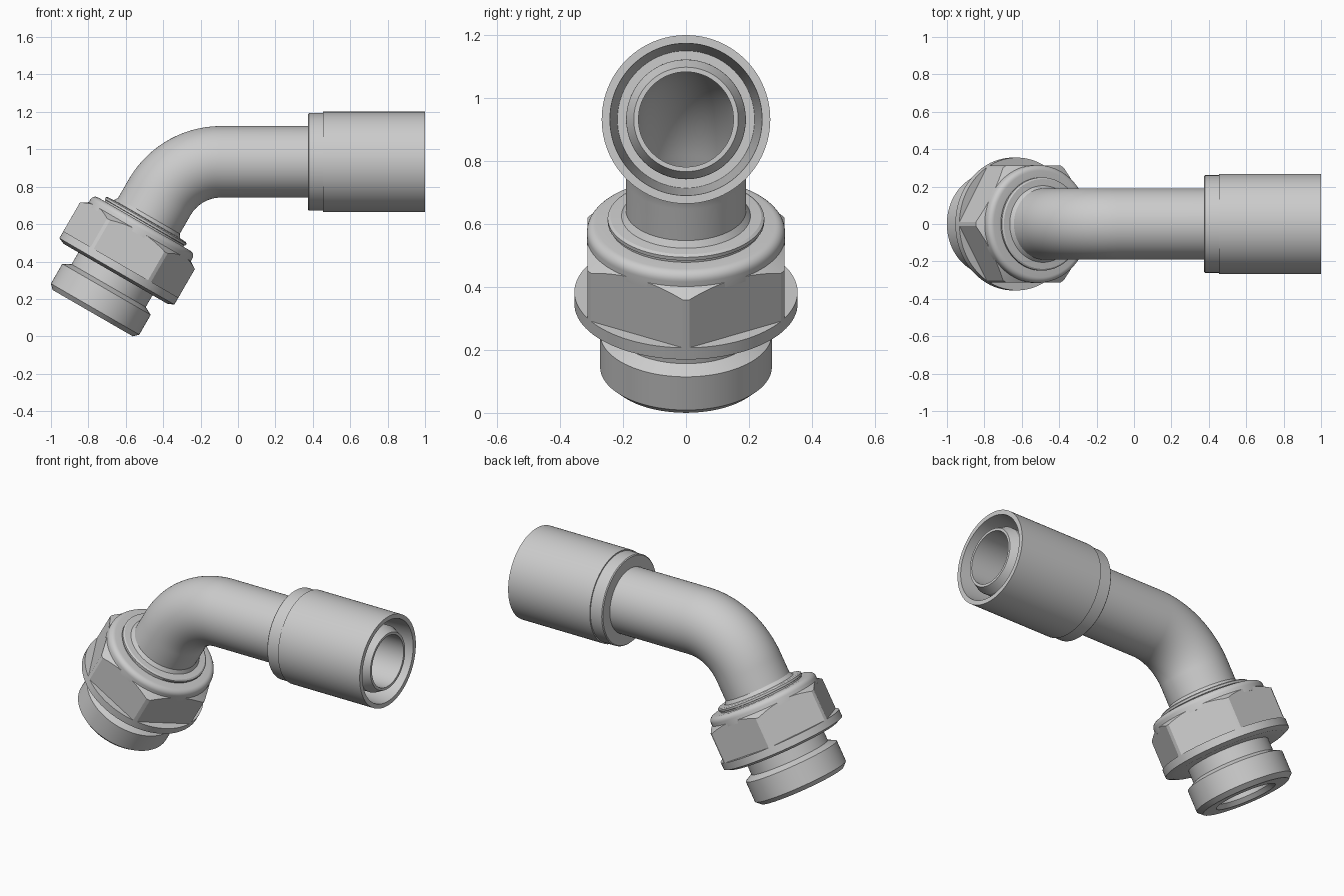
import bpy, bmesh, math
from mathutils import Vector

if "Cube" in bpy.data.objects:
    bpy.data.objects.remove(bpy.data.objects["Cube"])

AXIS_Z = 0.933                 # height of the straight tube axis
BEND_X, BEND_R = -0.09, 0.38   # where the bend starts, and its radius
ANGLE = math.radians(60)
L1 = 1.0 - BEND_X              # straight run from the hose end
L2 = L1 + BEND_R * ANGLE       # path length where the bend ends


def frame(s):
    """Centre and in-plane normal at distance s along the bent axis."""
    a = min(max((s - L1) / BEND_R, 0), ANGLE)
    n = Vector((math.sin(a), 0, -math.cos(a)))
    d = Vector((-math.cos(a), 0, -math.sin(a)))
    c = Vector((BEND_X, 0, AXIS_Z - BEND_R)) - n * BEND_R
    if s < L1:
        c += d * (s - L1)
    elif s > L2:
        c += d * (s - L2)
    return c, n


def sweep(name, profile, sides=96):
    """Closed (distance, radius) profile turned around the bent axis."""
    bm = bmesh.new()
    rings = []
    for s, r in profile:
        c, n = frame(s)
        rings.append([bm.verts.new(c + r * (n * math.cos(2 * math.pi * i / sides)
                      + Vector((0, math.sin(2 * math.pi * i / sides), 0))))
                      for i in range(sides)])
    for k, ring in enumerate(rings):
        nxt = rings[(k + 1) % len(rings)]
        for i in range(sides):
            j = (i + 1) % sides
            bm.faces.new((ring[i], ring[j], nxt[j], nxt[i]))
    bmesh.ops.recalc_face_normals(bm, faces=bm.faces)
    mesh = bpy.data.meshes.new(name)
    bm.to_mesh(mesh)
    bm.free()
    ob = bpy.data.objects.new(name, mesh)
    bpy.context.collection.objects.link(ob)
    return ob


def activate(ob):
    bpy.ops.object.select_all(action='DESELECT')
    ob.select_set(True)
    bpy.context.view_layer.objects.active = ob


def smooth(ob):
    activate(ob)
    bpy.ops.object.shade_smooth_by_angle(angle=math.radians(25))


def on_leg(points):
    return [(L2 + t, r) for t, r in points]


# Bent tube with its tapered hose nose and through bore
bend = [L1 + (L2 - L1) * i / 28 for i in range(29)]
outer = [(0, 0.166), (0.05, 0.19)] + [(s, 0.191) for s in bend] + [(L2 + 0.2, 0.191)]
inner = [(L2 + 0.2, 0.151)] + [(s, 0.151) for s in reversed(bend)] + [(0, 0.151)]
smooth(sweep("bent_tube", outer + inner))

# Crimp sleeve with a narrower rear band and a hollow hose socket
smooth(sweep("crimp_sleeve", [
    (0, 0.242), (0, 0.268), (0.545, 0.268), (0.545, 0.261), (0.62, 0.261),
    (0.625, 0.256), (0.625, 0.18), (0.42, 0.18), (0.42, 0.218)]))

# Fitting body: collar rings, flange, neck, threaded end and bore
collar = [(0.195 - 0.03 * math.sin(a), 0.285 + 0.03 * math.cos(a))
          for a in [math.pi / 2 * (1 - i / 6) for i in range(7)]]
smooth(sweep("fitting_body", on_leg(
    [(0.115, 0.18), (0.115, 0.191), (0.135, 0.205), (0.137, 0.24), (0.143, 0.249),
     (0.155, 0.249), (0.157, 0.243), (0.165, 0.243)] + collar +
    [(0.23, 0.315), (0.23, 0.30), (0.414, 0.30), (0.414, 0.355), (0.457, 0.355),
     (0.472, 0.32), (0.472, 0.229), (0.545, 0.229), (0.568, 0.273), (0.69, 0.273),
     (0.715, 0.247), (0.715, 0.17), (0.69, 0.151), (0.19, 0.151), (0.19, 0.18)])))

# Hexagon nut, corners chamfered by intersecting with a cone-ended ring
nut = sweep("hex_nut", on_leg([(0.18, 0.2), (0.18, 0.361), (0.42, 0.361), (0.42, 0.2)]), 6)
cutter = sweep("nut_chamfer_cutter", on_leg(
    [(0.208, 0.25), (0.208, 0.309), (0.238, 0.355), (0.416, 0.355), (0.416, 0.25)]))
cutter.hide_render = True
mod = nut.modifiers.new("chamfer", 'BOOLEAN')
mod.operation, mod.solver, mod.object = 'INTERSECT', 'EXACT', cutter
activate(nut)
bpy.ops.object.modifier_apply(modifier=mod.name)
bpy.data.objects.remove(cutter)
smooth(nut)
